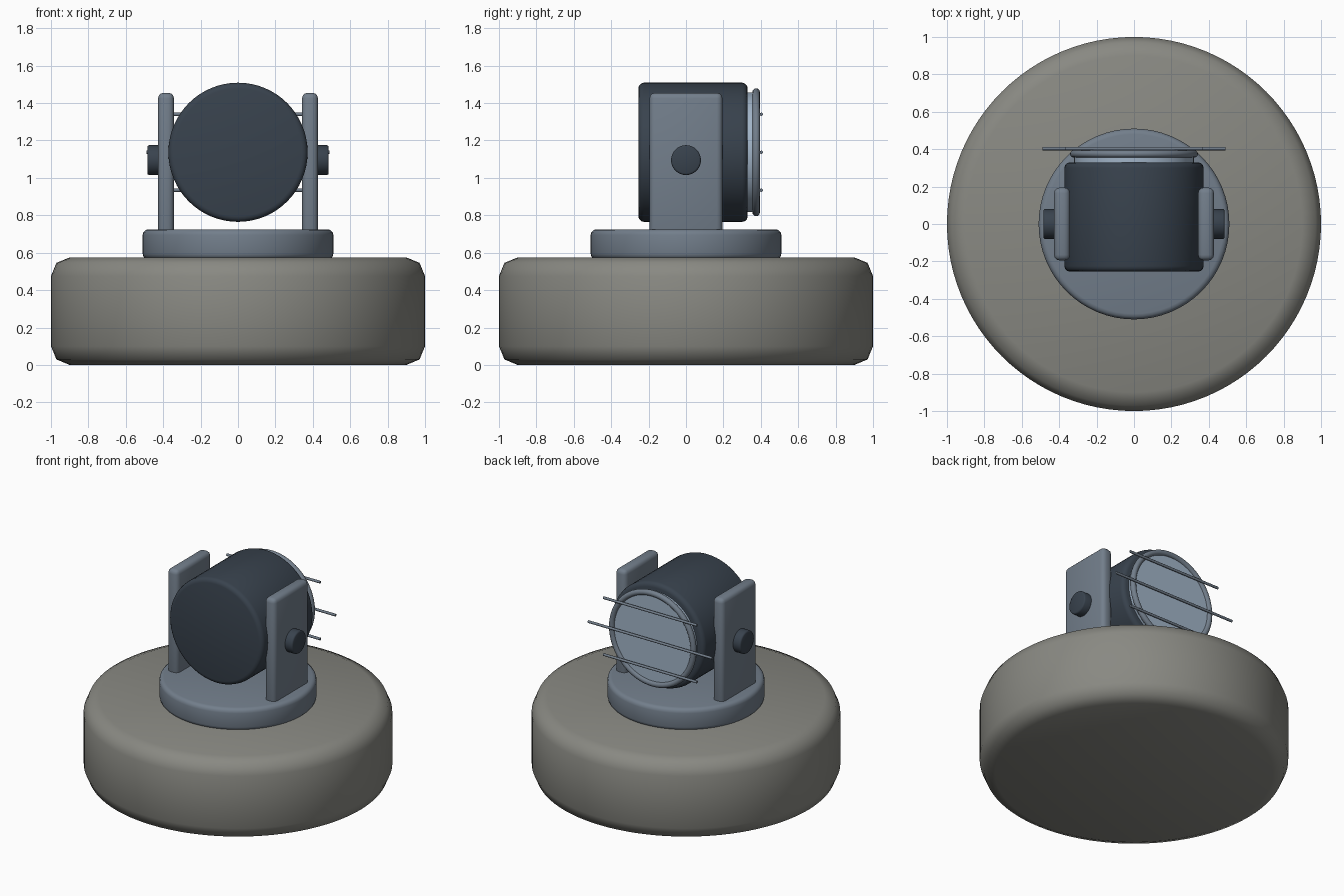
import bpy
from math import pi, radians

if "Cube" in bpy.data.objects:
    bpy.data.objects.remove(bpy.data.objects["Cube"])


def material(name, rgb):
    m = bpy.data.materials.new(name)
    m.diffuse_color = (*rgb, 1)
    m.use_nodes = True
    m.node_tree.nodes["Principled BSDF"].inputs["Base Color"].default_value = m.diffuse_color
    return m


STONE = material("stone", (0.25, 0.25, 0.225))
STEEL = material("steel", (0.17, 0.21, 0.26))
DARK = material("dark_paint", (0.04, 0.055, 0.075))
GLASS = material("glass", (0.36, 0.46, 0.58))
ROT = {"X": (0, pi / 2, 0), "Y": (pi / 2, 0, 0), "Z": (0, 0, 0)}


def finish(name, mat, bevel=0, segments=2):
    ob = bpy.context.object
    ob.name = name
    ob.data.materials.append(mat)
    bpy.ops.object.transform_apply(location=False, rotation=True, scale=True)
    if bevel:
        mod = ob.modifiers.new("bevel", "BEVEL")
        mod.width, mod.segments = bevel, segments
        mod.limit_method, mod.angle_limit = "ANGLE", radians(40)
        bpy.ops.object.modifier_apply(modifier="bevel")
    bpy.ops.object.shade_smooth_by_angle(angle=radians(50))
    return ob


def cylinder(name, mat, radius, start, end, axis="Z", centre=(0, 0, 0), sides=64, bevel=0, segments=2):
    loc = list(centre)
    loc["XYZ".index(axis)] = (start + end) / 2
    bpy.ops.mesh.primitive_cylinder_add(vertices=sides, radius=radius, depth=end - start,
                                        location=loc, rotation=ROT[axis])
    return finish(name, mat, bevel, segments)


# Stone plinth and turntable
cylinder("plinth", STONE, 1.0, 0, 0.575, sides=96, bevel=0.1)
cylinder("turntable", STEEL, 0.51, 0.565, 0.725, bevel=0.03, segments=3)

# Yoke arms with pivot knobs
for side, label in ((-1, "left"), (1, "right")):
    bpy.ops.mesh.primitive_cube_add(size=1, location=(side * 0.385, 0, 1.075))
    bpy.context.object.scale = (0.085, 0.39, 0.76)
    finish(f"{label}_yoke_arm", STEEL, 0.03, 3)
    a, b = sorted((side * 0.36, side * 0.485))
    cylinder(f"{label}_pivot_knob", DARK, 0.08, a, b, "X", (0, 0, 1.095), sides=32, bevel=0.01)

# Lamp housing, lens and rim
LAMP_Z = 1.137
lamp = (0, 0, LAMP_Z)
cylinder("lamp_housing", DARK, 0.372, -0.255, 0.33, "Y", lamp, bevel=0.03, segments=3)
cylinder("lens", GLASS, 0.32, 0.32, 0.378, "Y", lamp)
bpy.ops.mesh.primitive_torus_add(major_radius=0.322, minor_radius=0.02, major_segments=64,
                                 minor_segments=12, location=(0, 0.375, LAMP_Z), rotation=ROT["Y"])
finish("lens_rim", STEEL)

# Guard bars across the lens
for name, dz, half in (("lower", -0.203, 0.37), ("middle", 0, 0.49), ("upper", 0.203, 0.37)):
    cylinder(f"{name}_guard_bar", STEEL, 0.009, -half, half, "X", (0, 0.403, LAMP_Z + dz), sides=12)
